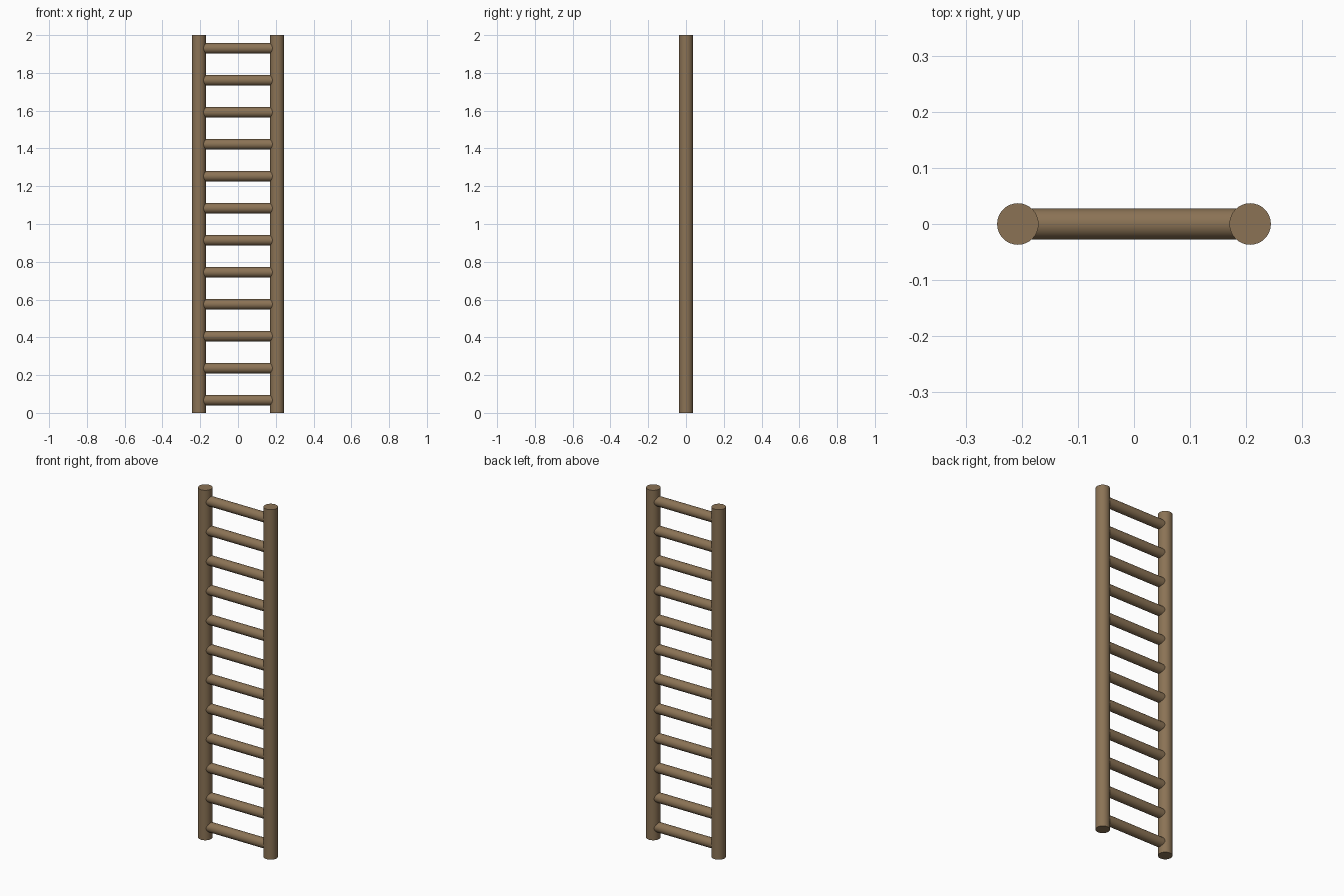
import bpy
import math

if "Cube" in bpy.data.objects:
    bpy.data.objects.remove(bpy.data.objects["Cube"])

HEIGHT = 2.0
RAIL_X, RAIL_R = 0.207, 0.037
RUNG_R, RUNG_COUNT = 0.0275, 12
RUNG_LOW, RUNG_HIGH = 0.067, 1.93

wood = bpy.data.materials.new("brown wood")
wood.diffuse_color = (0.258, 0.171, 0.091, 1.0)
wood.use_nodes = True
wood.node_tree.nodes["Principled BSDF"].inputs["Base Color"].default_value = wood.diffuse_color


def pole(name, radius, length, location, rotation=(0, 0, 0)):
    """Round smooth-sided wooden pole with crisp flat ends."""
    bpy.ops.mesh.primitive_cylinder_add(
        vertices=32, radius=radius, depth=length, location=location, rotation=rotation)
    obj = bpy.context.object
    obj.name = name
    obj.data.materials.append(wood)
    bpy.ops.object.shade_smooth_by_angle(angle=math.radians(30))
    return obj


# Upright side rails
for side, label in ((-1, "left"), (1, "right")):
    pole(f"{label}_rail", RAIL_R, HEIGHT, (side * RAIL_X, 0, HEIGHT / 2))

# Evenly spaced rungs, running into the rail centres
step = (RUNG_HIGH - RUNG_LOW) / (RUNG_COUNT - 1)
for i in range(RUNG_COUNT):
    pole(f"rung_{i + 1}", RUNG_R, 2 * RAIL_X, (0, 0, RUNG_LOW + i * step),
         (0, math.pi / 2, 0))
